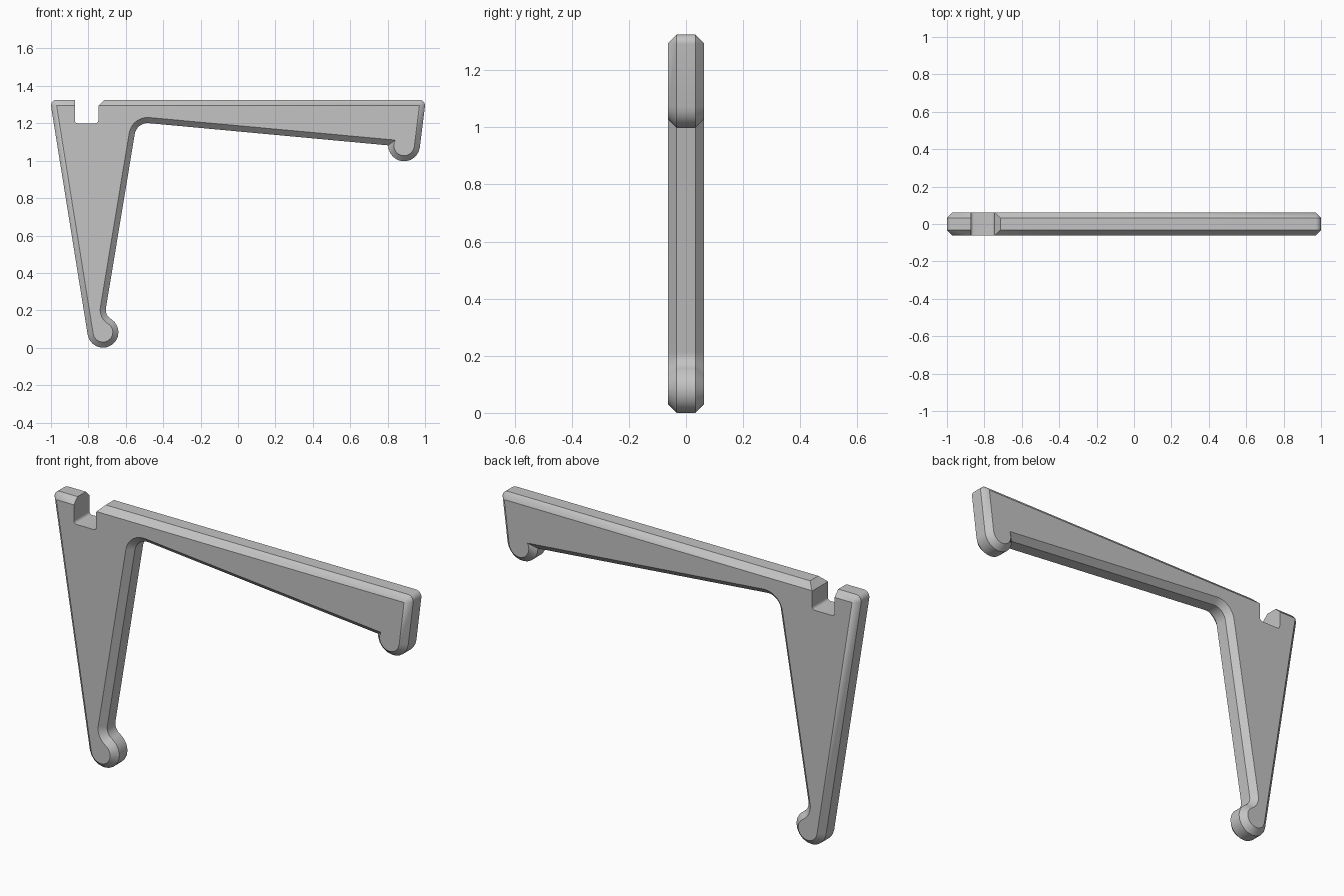
import bpy, bmesh, math

default = bpy.data.objects.get("Cube")
if default:
    bpy.data.objects.remove(default, do_unlink=True)

HALF_DEPTH, BEVEL, STEPS = 0.0625, 0.03, 12

# Outline arcs: x, z, radius, side (1 outward, -1 hollow), start, start when inset, end
ARCS = [
    (-0.97, 1.295, 0.03, 1, 90, 90, 189),       # rear top corner
    (-0.722, 0.083, 0.083, 1, 189, 189, 419.5),  # foot bulb
    (-0.652, 0.202, 0.055, -1, 239.5, 239.5, 170.6),  # foot neck
    (-0.483, 1.131, 0.07, -1, 170.6, 170.6, 84.8),    # inner knee
    (0.888, 1.082, 0.085, 1, 180, 149, 353),     # tip bulb
    (0.97, 1.295, 0.03, 1, -7, -7, 90),          # front top corner
]


def arc(x, z, radius, start, end, steps=STEPS):
    angles = [math.radians(start + (end - start) * i / steps) for i in range(steps + 1)]
    return [(x + radius * math.cos(a), z + radius * math.sin(a)) for a in angles]


def outline(inset):
    points = []
    for x, z, radius, side, start, start_inset, end in ARCS:
        points += arc(x, z, radius - side * inset, start_inset if inset else start, end)
    return points


def loft(name, sections):
    """Join matching xz outlines, given as (y, points), into a closed solid."""
    bm = bmesh.new()
    rings = [[bm.verts.new((x, y, z)) for x, z in pts] for y, pts in sections]
    count = len(rings[0])
    for a, b in zip(rings, rings[1:]):
        for i in range(count):
            j = (i + 1) % count
            bm.faces.new((a[i], a[j], b[j], b[i]))
    bm.faces.new(rings[0])
    bm.faces.new(rings[-1])
    bmesh.ops.remove_doubles(bm, verts=bm.verts, dist=0.0005)
    bmesh.ops.recalc_face_normals(bm, faces=bm.faces)
    mesh = bpy.data.meshes.new(name)
    bm.to_mesh(mesh)
    bm.free()
    obj = bpy.data.objects.new(name, mesh)
    bpy.context.collection.objects.link(obj)
    return obj


# Bracket body with chamfered rims on both faces
edge = HALF_DEPTH - BEVEL
bracket = loft("bracket_arm", [
    (-HALF_DEPTH, outline(BEVEL)), (-edge, outline(0)),
    (edge, outline(0)), (HALF_DEPTH, outline(BEVEL))])

# Slot in the top edge, rounded at its floor and sloped at one lip
slot = (arc(-0.857, 1.215, 0.015, 180, 270, 5) + arc(-0.762, 1.215, 0.015, 270, 360, 5)
        + [(-0.747, 1.293), (-0.655, 1.385), (-0.872, 1.385)])
cutter = loft("slot_cutter", [(-0.2, slot), (0.2, slot)])
cutter.hide_render = True

cut = bracket.modifiers.new("slot", "BOOLEAN")
cut.operation, cut.solver, cut.object = "DIFFERENCE", "EXACT", cutter
for obj in bpy.context.selected_objects:
    obj.select_set(False)
bracket.select_set(True)
bpy.context.view_layer.objects.active = bracket
bpy.ops.object.modifier_apply(modifier=cut.name)
bpy.data.objects.remove(cutter, do_unlink=True)
bpy.ops.object.shade_smooth_by_angle(angle=math.radians(30))

# Plain grey finish
grey = bpy.data.materials.new("light_grey")
grey.use_nodes = True
colour = (0.55, 0.55, 0.55, 1)
grey.diffuse_color = colour
grey.node_tree.nodes["Principled BSDF"].inputs["Base Color"].default_value = colour
bracket.data.materials.clear()
bracket.data.materials.append(grey)
